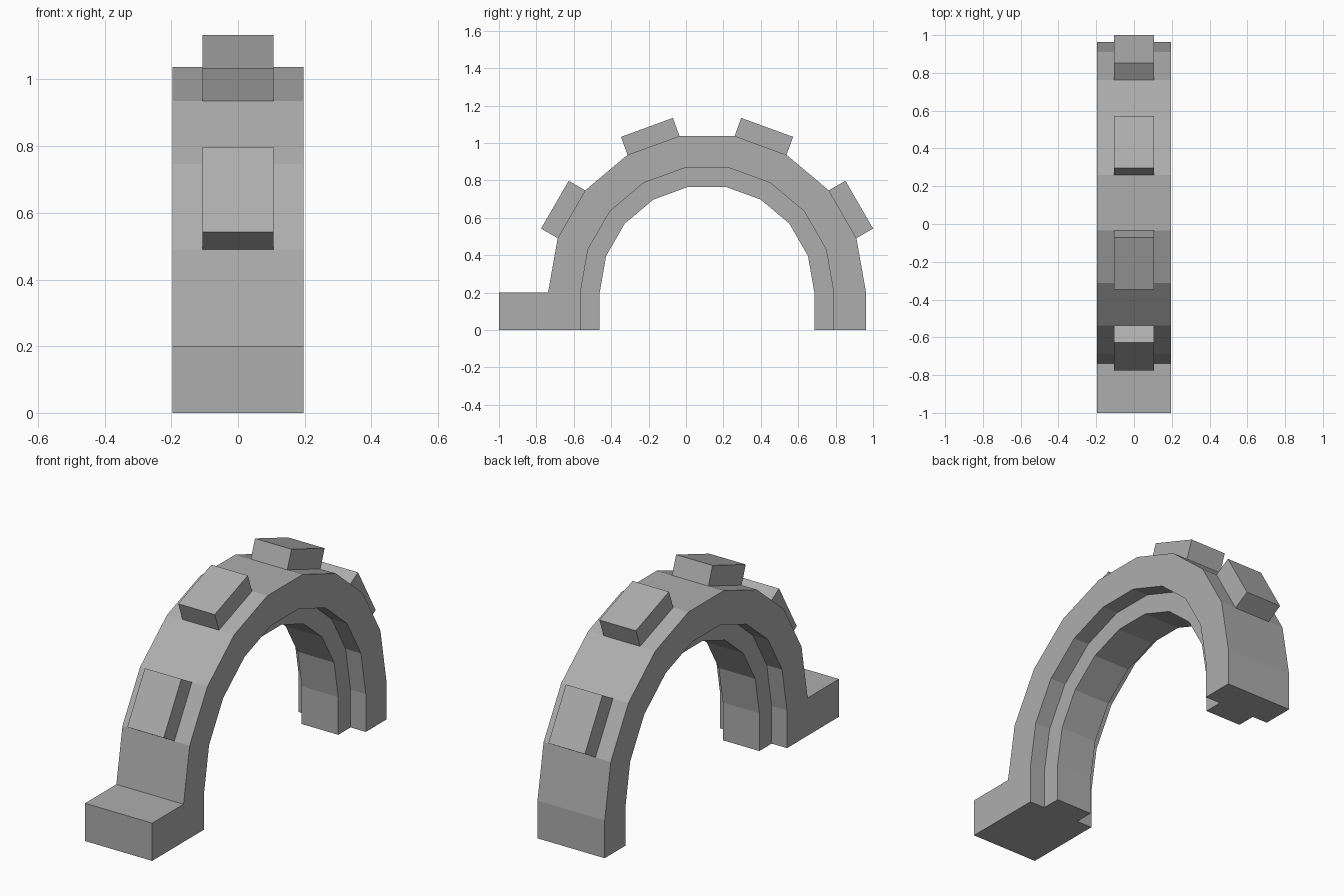
import bpy, bmesh
from math import sin, cos, radians

if "Cube" in bpy.data.objects:
    bpy.data.objects.remove(bpy.data.objects["Cube"])

CY, CZ = 0.1125, 0.2                      # arch centre in the y-z plane
R_OUT, R_MID, R_IN = 0.85, 0.677, 0.574
WIDE, NARROW = 0.197, 0.107               # half widths
ANGLES = [0, 20, 40, 60, 80, 100, 120, 140, 160, 180]

# Darker grey for the whole arch
grey = bpy.data.materials.new("dark_grey")
grey.diffuse_color = (0.42, 0.42, 0.42, 1)
grey.use_nodes = True
grey.node_tree.nodes["Principled BSDF"].inputs["Base Color"].default_value = grey.diffuse_color


def pt(r, deg):
    return (CY + r * cos(radians(deg)), CZ + r * sin(radians(deg)))


def arch_line(r):
    """Arc with straight legs down to the ground, from +y to -y."""
    return [(CY + r, 0)] + [pt(r, a) for a in ANGLES] + [(CY - r, 0)]


def extrude_profile(name, profile, half):
    """Extrude a y-z outline symmetrically along x."""
    bm = bmesh.new()
    face = bm.faces.new([bm.verts.new((-half, y, z)) for y, z in profile])
    ext = bmesh.ops.extrude_face_region(bm, geom=[face], use_keep_orig=True)
    verts = [g for g in ext["geom"] if isinstance(g, bmesh.types.BMVert)]
    bmesh.ops.translate(bm, verts=verts, vec=(2 * half, 0, 0))
    bmesh.ops.recalc_face_normals(bm, faces=bm.faces)
    mesh = bpy.data.meshes.new(name)
    bm.to_mesh(mesh)
    bm.free()
    mesh.materials.append(grey)
    obj = bpy.data.objects.new(name, mesh)
    bpy.context.collection.objects.link(obj)
    return obj


# Wide outer band with the front foot step in the same outline
outer = arch_line(R_OUT)[:-1] + [(-1, CZ), (-1, 0)]
extrude_profile("arch_band", outer + arch_line(R_MID)[::-1], WIDE)

# Narrow rib lining the inside of the arch
extrude_profile("inner_rib", arch_line(R_MID) + arch_line(R_IN)[::-1], NARROW)

# Raised blocks sitting on alternate facets
THICK = 0.1025
for i, a in enumerate((20, 60, 100, 140)):
    n = radians(a + 10)
    base = [pt(R_OUT, a), pt(R_OUT, a + 20)]
    top = [(y + THICK * cos(n), z + THICK * sin(n)) for y, z in base]
    extrude_profile(f"raised_block_{i + 1}", base + top[::-1], NARROW)
